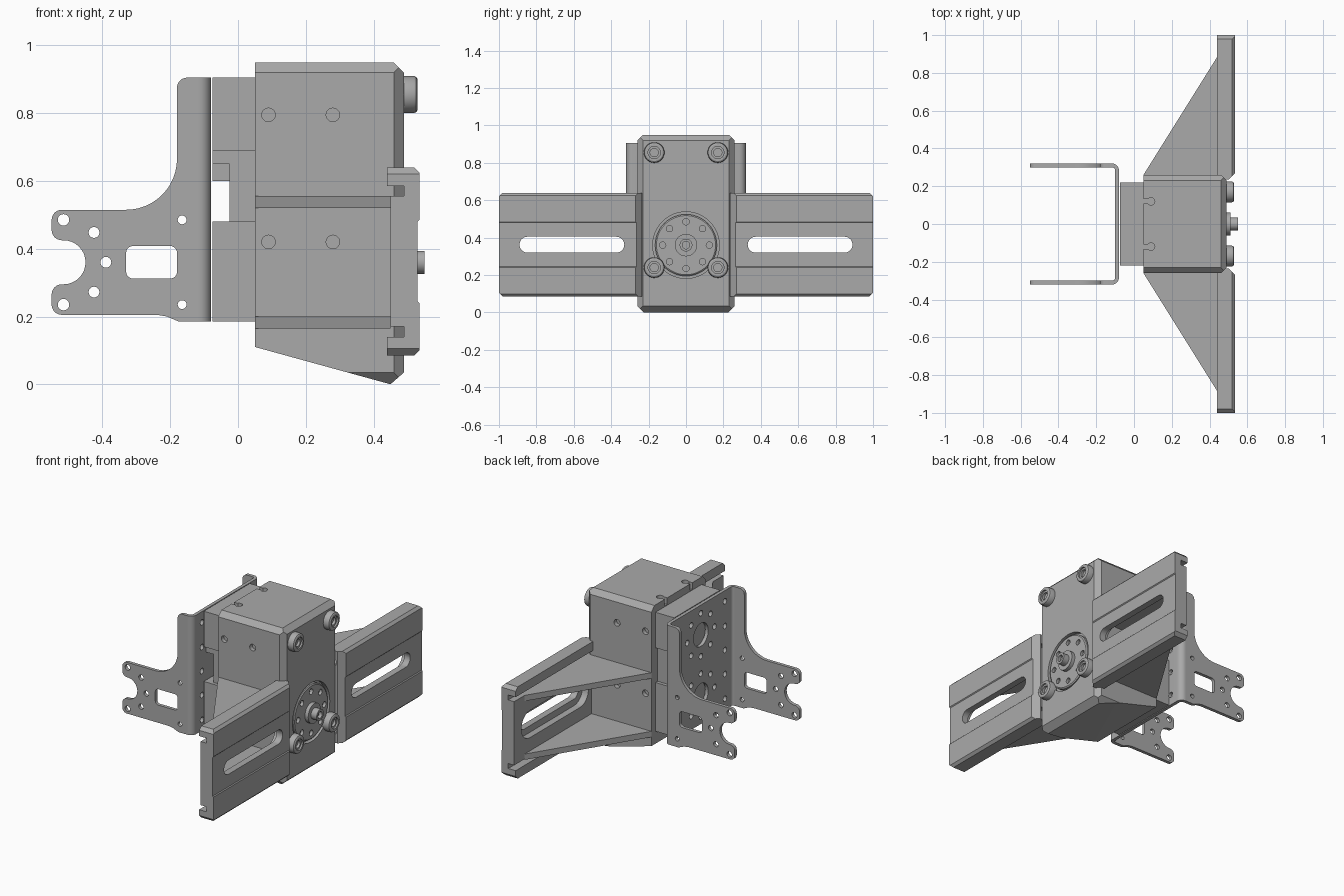
import bpy, bmesh
from math import sin, cos, pi, radians
from mathutils import Vector

old = bpy.data.objects.get("Cube")
if old:
    bpy.data.objects.remove(old, do_unlink=True)

grey = bpy.data.materials.new("plain grey")
grey.use_nodes = True
grey.diffuse_color = (0.4, 0.4, 0.4, 1)
grey.node_tree.nodes["Principled BSDF"].inputs["Base Color"].default_value = (0.4, 0.4, 0.4, 1)
parts = []


def finish(name, bm):
    bmesh.ops.recalc_face_normals(bm, faces=bm.faces)
    mesh = bpy.data.meshes.new(name)
    bm.to_mesh(mesh)
    bm.free()
    mesh.materials.append(grey)
    ob = bpy.data.objects.new(name, mesh)
    bpy.context.collection.objects.link(ob)
    parts.append(ob)
    return ob


def add_prism(bm, pts, axis, lo, hi):
    # extrude an outline along one axis
    def place(p, h):
        return {"x": (h, p[0], p[1]), "y": (p[0], h, p[1]), "z": (p[0], p[1], h)}[axis]
    a = [bm.verts.new(place(p, lo)) for p in pts]
    b = [bm.verts.new(place(p, hi)) for p in pts]
    bm.faces.new(a)
    bm.faces.new(b[::-1])
    for i in range(len(a)):
        j = (i + 1) % len(a)
        bm.faces.new((a[i], b[i], b[j], a[j]))


def prism(name, pts, axis, lo, hi):
    bm = bmesh.new()
    add_prism(bm, pts, axis, lo, hi)
    return finish(name, bm)


def arc(cx, cy, r, start, end, n=8):
    return [(cx + r * cos(radians(start + (end - start) * i / n)),
             cy + r * sin(radians(start + (end - start) * i / n))) for i in range(n + 1)]


def circle(cx, cy, r, n=20):
    return arc(cx, cy, r, 0, 360 - 360 / n, n - 1)


def rect(x0, x1, y0, y1, r=0):
    if not r:
        return [(x0, y0), (x1, y0), (x1, y1), (x0, y1)]
    return (arc(x0 + r, y0 + r, r, 180, 270) + arc(x1 - r, y0 + r, r, 270, 360)
            + arc(x1 - r, y1 - r, r, 0, 90) + arc(x0 + r, y1 - r, r, 90, 180))


def cut(ob, cutters):
    # subtract prisms given as (outline, axis, low, high)
    bm = bmesh.new()
    for c in cutters:
        add_prism(bm, *c)
    tool = finish("cutter", bm)
    parts.remove(tool)
    mod = ob.modifiers.new("cut", "BOOLEAN")
    mod.operation, mod.solver, mod.object = "DIFFERENCE", "EXACT", tool
    bpy.context.view_layer.objects.active = ob
    bpy.ops.object.modifier_apply(modifier=mod.name)
    bpy.data.objects.remove(tool, do_unlink=True)


def lathe(name, profile, y, z, n=28):
    # turn (radius, x) points about an axis along x
    bm = bmesh.new()
    rings = [[bm.verts.new((h, y + r * cos(2 * pi * i / n), z + r * sin(2 * pi * i / n)))
              for i in range(n)] for r, h in profile]
    for a, b in zip(rings, rings[1:]):
        for i in range(n):
            j = (i + 1) % n
            bm.faces.new((a[i], a[j], b[j], b[i]))
    bm.faces.new(rings[0])
    bm.faces.new(rings[-1])
    return finish(name, bm)


# Housing: a block with sloped underside and chamfered edges
bm = bmesh.new()
add_prism(bm, rect(0.05, 0.49, -0.26, 0.26), "z", 0, 0.95)
planes = [((0.05, 0, 0.11), (-0.11, 0, -0.4)), ((0.49, 0, 0.035), (0.035, 0, -0.04)),
          ((0.49, 0, 0.92), (1, 0, 1))]
for s in (1, -1):
    planes += [((0.49, s * 0.23, 0), (1, s, 0)), ((0, s * 0.26, 0.92), (0, s, 1)),
               ((0, s * 0.26, 0.035), (0, s, -1))]
for co, no in planes:
    res = bmesh.ops.bisect_plane(bm, geom=bm.verts[:] + bm.edges[:] + bm.faces[:],
                                 plane_co=co, plane_no=Vector(no).normalized(), clear_outer=True)
    edges = [e for e in res["geom_cut"] if isinstance(e, bmesh.types.BMEdge)]
    bmesh.ops.edgeloop_fill(bm, edges=edges)
housing = finish("housing", bm)
holes = [(circle(0, 0.36, 0.178, 48), "x", 0.465, 0.6)]
for s in (1, -1):
    for x in (0.09, 0.28):
        for z in (0.42, 0.795):
            holes.append((circle(x, z, 0.02), "y", s * 0.235, s * 0.3))
    keyhole = [(0.03, s * 0.12 - 0.012)] + arc(0.09, s * 0.12, 0.02, -143, 143, 16) + [(0.03, s * 0.12 + 0.012)]
    holes.append((keyhole, "z", 0.91, 1.0))
cut(housing, holes)

# Output disc, hub and shaft
disc = lathe("output_disc", [(0.165, 0.46), (0.165, 0.485), (0.158, 0.49)], 0, 0.36, 48)
cut(disc, [(circle(0.125 * cos(k * pi / 4), 0.36 + 0.125 * sin(k * pi / 4), 0.017), "x", 0.472, 0.6)
           for k in range(8)])
lathe("hub", [(0.06, 0.48), (0.06, 0.512), (0.034, 0.512), (0.034, 0.55),
              (0.02, 0.55), (0.02, 0.53)], 0, 0.36)

# Cap screws on the housing
for y in (-0.17, 0.17):
    for z in (0.24, 0.855):
        lathe("cap_screw", [(0.055, 0.48), (0.055, 0.518), (0.052, 0.526), (0.045, 0.53),
                            (0.033, 0.53), (0.033, 0.52), (0.022, 0.52), (0.022, 0.505)], y, z)

# Wings: grooved slotted plate with two triangular ribs on each side
half = [(0.53, 0.48), (0.535, 0.485), (0.535, 0.625), (0.52, 0.64), (0.44, 0.64), (0.44, 0.585),
        (0.49, 0.585), (0.49, 0.555), (0.45, 0.555)]
section = half + [(x, 0.725 - z) for x, z in reversed(half)]
for s in (1, -1):
    def side(pts):
        return [(a, s * b) for a, b in pts]

    def flip(pts):
        return [(s * a, b) for a, b in pts]

    plate = prism("wing_plate", section, "y", s * 0.235, s)
    cut(plate, [
        (flip(rect(0.33, 0.89, 0.32, 0.405, 0.042)), "x", 0.4, 0.6),
        (side([(0.5, 0.2), (0.5, 0.235), (0.56, 0.295), (0.56, 0.2)]), "z", 0, 1),
        (flip([(0.97, 0.65), (1.01, 0.65), (1.01, 0.61)]), "x", 0.4, 0.6),
        (flip([(0.97, 0.075), (1.01, 0.075), (1.01, 0.115)]), "x", 0.4, 0.6)])
    cut(plate, [(flip(rect(0.29, 0.93, 0.28, 0.445, 0.08)), "x", 0.4, 0.49)])
    for z in (0.165, 0.52):
        prism("wing_rib", side([(0.05, 0.24), (0.05, 0.26), (0.45, 0.9), (0.45, 0.24)]), "z", z, z + 0.035)

# Motor case behind the housing
prism("motor_case_lower", rect(-0.075, 0.055, -0.22, 0.22), "z", 0.185, 0.48)
prism("motor_case_upper", rect(-0.075, 0.055, -0.22, 0.22), "z", 0.69, 0.905)
prism("motor_case_middle", rect(-0.025, 0.055, -0.2, 0.2), "z", 0.47, 0.7)
prism("motor_connector", rect(-0.075, -0.02, -0.2, 0.2), "z", 0.65, 0.7)
prism("motor_plug", rect(-0.075, -0.02, -0.1, 0.1), "z", 0.6, 0.66)

# Bracket web with rounded bends
outer = [(-0.12, 0.32)] + arc(-0.115, 0.285, 0.035, 90, 0)
inner = arc(-0.115, 0.285, 0.015, 0, 90) + [(-0.12, 0.3)]
u_shape = outer + [(x, -y) for x, y in reversed(outer)] + [(x, -y) for x, y in reversed(inner)] + inner
web = prism("bracket_web", u_shape, "z", 0.185, 0.905)
holes = []
for z in (0.36, 0.725):
    holes.append((circle(0, z, 0.07, 32), "x", -0.15, -0.05))
    for k in range(8):
        a = k * pi / 4
        holes.append((circle(0.13 * cos(a), z + 0.13 * sin(a), 0.017, 14), "x", -0.15, -0.05))
for y in (-0.23, 0.23):
    for z in (0.25, 0.4, 0.545, 0.69, 0.84):
        holes.append((circle(y, z, 0.017, 14), "x", -0.15, -0.05))
cut(web, holes)

# Bracket arms with forked ends
arm = ([(-0.12, 0.185), (-0.12, 0.905)] + arc(-0.15, 0.875, 0.03, 90, 180)
       + arc(-0.33, 0.665, 0.15, 0, -90, 12)
       + arc(-0.52, 0.485, 0.03, 90, 180) + arc(-0.52, 0.455, 0.03, 180, 270)
       + arc(-0.515, 0.36, 0.065, 90, -90, 16)
       + arc(-0.52, 0.265, 0.03, 90, 180) + arc(-0.52, 0.235, 0.03, 180, 270)
       + [(-0.24, 0.205), (-0.21, 0.2), (-0.175, 0.185)])
for s in (1, -1):
    ob = prism("bracket_arm", arm, "y", s * 0.3, s * 0.32)
    holes = [(circle(-0.39, 0.36, 0.016), "y", -0.4, 0.4),
             (rect(-0.33, -0.18, 0.312, 0.408, 0.02), "y", -0.4, 0.4)]
    for x, dz, r in ((-0.515, 0.125, 0.017), (-0.425, 0.088, 0.016), (-0.165, 0.125, 0.013)):
        for t in (1, -1):
            holes.append((circle(x, 0.36 + t * dz, r), "y", -0.4, 0.4))
    cut(ob, holes)

# Smooth round walls, keep edges sharp
bpy.ops.object.select_all(action="DESELECT")
for ob in parts:
    ob.select_set(True)
bpy.context.view_layer.objects.active = housing
bpy.ops.object.shade_smooth_by_angle(angle=radians(28))
